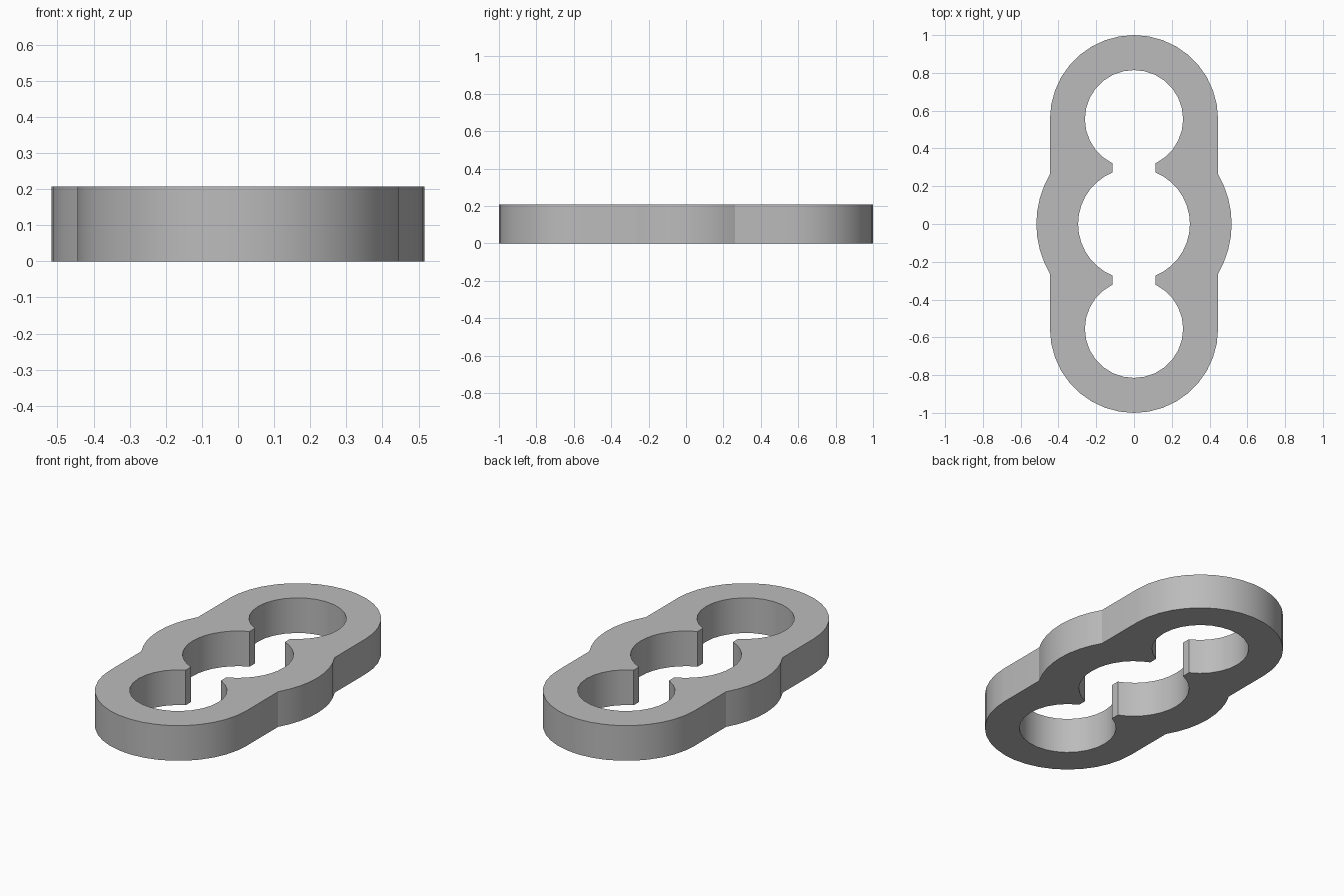
import bpy, bmesh
from math import acos, asin, cos, sin, pi

cube = bpy.data.objects.get("Cube")
if cube:
    bpy.data.objects.remove(cube, do_unlink=True)

HEIGHT = 0.207
END_Y = 0.555          # centre of each end ring
END_OUT, END_IN = 0.445, 0.26
MID_OUT, MID_IN = 0.517, 0.296
NECK = 0.115           # half width of the gap between holes


def arc(cy, r, a0, a1, n):
    return [(r * cos(a0 + (a1 - a0) * i / n), cy + r * sin(a0 + (a1 - a0) * i / n))
            for i in range(n + 1)]


def mirrored(quarter):
    """Mirror a quarter outline, from the x axis to the y axis, into a closed loop."""
    half = quarter + [(-x, y) for x, y in quarter[-2::-1]]
    return half + [(x, -y) for x, y in half[-2:0:-1]]


# Outlines of the body and of the triple opening
outer = mirrored(arc(0, MID_OUT, 0, acos(END_OUT / MID_OUT), 4)
                 + arc(END_Y, END_OUT, 0, pi / 2, 9))
inner = mirrored(arc(0, MID_IN, 0, acos(NECK / MID_IN), 7)
                 + arc(END_Y, END_IN, -acos(NECK / END_IN), pi / 2, 12))

# Fill between the outlines and extrude to a plate
bm = bmesh.new()
edges = []
for loop in (outer, inner):
    verts = [bm.verts.new((x, y, 0)) for x, y in loop]
    edges += [bm.edges.new((verts[i - 1], verts[i])) for i in range(len(verts))]
bmesh.ops.triangle_fill(bm, edges=edges, use_beauty=True, normal=(0, 0, 1))
top = bmesh.ops.extrude_face_region(bm, geom=bm.faces[:])["geom"]
bmesh.ops.translate(bm, vec=(0, 0, HEIGHT),
                    verts=[v for v in top if isinstance(v, bmesh.types.BMVert)])
bmesh.ops.recalc_face_normals(bm, faces=bm.faces[:])
bmesh.ops.dissolve_limit(bm, angle_limit=0.01, verts=bm.verts[:], edges=bm.edges[:])
bmesh.ops.triangulate(bm, faces=[f for f in bm.faces if len(f.verts) > 4])

mesh = bpy.data.meshes.new("link_plate")
bm.to_mesh(mesh)
bm.free()
plate = bpy.data.objects.new("link_plate", mesh)
bpy.context.collection.objects.link(plate)

# Plain grey
grey = bpy.data.materials.new("grey")
grey.use_nodes = True
colour = (0.5, 0.5, 0.5, 1)
grey.diffuse_color = colour
grey.node_tree.nodes["Principled BSDF"].inputs["Base Color"].default_value = colour
mesh.materials.append(grey)

bpy.ops.object.select_all(action="DESELECT")
plate.select_set(True)
bpy.context.view_layer.objects.active = plate
bpy.ops.object.shade_smooth_by_angle(angle=pi / 8)
